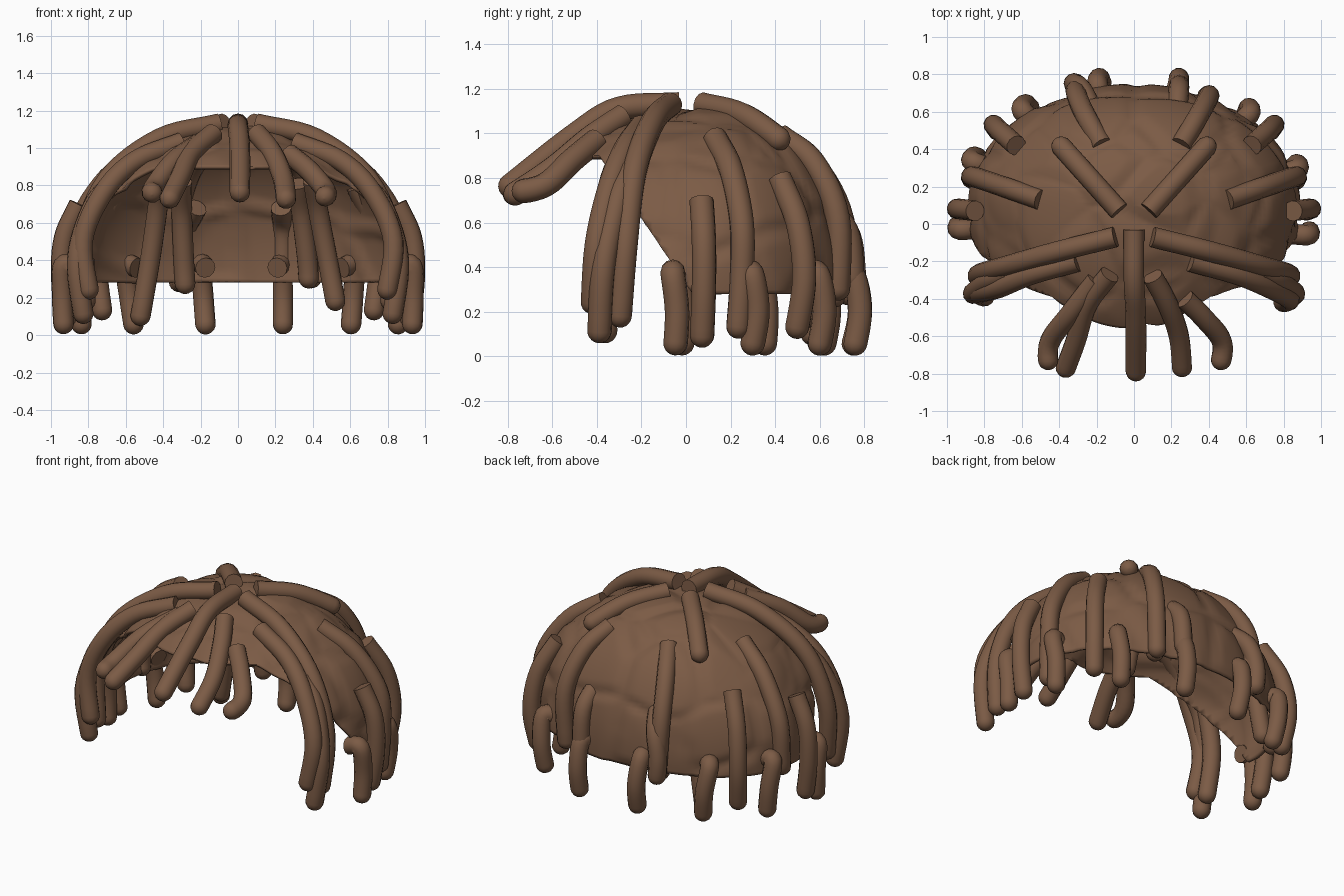
import bpy, bmesh, math
from mathutils import Vector, noise

if "Cube" in bpy.data.objects:
    bpy.data.objects.remove(bpy.data.objects["Cube"])

brown = bpy.data.materials.new("brown hair")
brown.diffuse_color = (0.2, 0.105, 0.06, 1)
brown.use_nodes = True
brown.node_tree.nodes["Principled BSDF"].inputs["Base Color"].default_value = brown.diffuse_color


def surface(az, el):
    """Point on the cap: slightly boxy half ellipsoid, longer towards the front."""
    k = 1 + 0.025 * math.sin(2 * el) ** 2
    x = 0.87 * math.cos(el) * math.cos(az) * k
    s = math.cos(el) * math.sin(az) * k
    y = 0.1 + s * (0.63 if s > 0 else 0.88)
    p = Vector((x, y, 0.35 + 0.75 * math.sin(el) * k))
    # soft pillowed cells over the scalp
    d = noise.voronoi(p * 2.8)[0]
    n = Vector((x, y - 0.1, p.z - 0.35)).normalized()
    return p + n * 0.02 * min(1, (d[1] - d[0]) * 4)


# Scalp cap, open at the face and below
bm = bmesh.new()
A, E = 128, 56
lo = -0.16
rows = [[bm.verts.new(surface(2 * math.pi * i / A, lo + (math.pi / 2 - 0.01 - lo) * j / E))
         for i in range(A)] for j in range(E + 1)]
for j in range(E):
    for i in range(A):
        k = (i + 1) % A
        bm.faces.new((rows[j][i], rows[j][k], rows[j + 1][k], rows[j + 1][i]))
bm.faces.new(rows[E])


def cut(co, no, clear):
    bmesh.ops.bisect_plane(bm, geom=bm.verts[:] + bm.edges[:] + bm.faces[:],
                           plane_co=co, plane_no=no, clear_outer=clear)


# level hem, then face opening below the brow and in front of the slanted sides
slant_co, slant_no = Vector((0, -0.2, 0.62)), Vector((0, -0.34, -0.23))
cut((0, 0, 0.28), (0, 0, -1), True)
cut((0, 0, 0.9), (0, 0, -1), False)
cut(slant_co, slant_no, False)
face = [f for f in bm.faces if f.calc_center_median().z < 0.9
        and (f.calc_center_median() - slant_co).dot(slant_no) > 0]
bmesh.ops.delete(bm, geom=face, context='FACES')
me = bpy.data.meshes.new("scalp_cap")
bm.to_mesh(me)
bm.free()
for p in me.polygons:
    p.use_smooth = True
me.materials.append(brown)
cap = bpy.data.objects.new("scalp_cap", me)
bpy.context.collection.objects.link(cap)
sol = cap.modifiers.new("thickness", 'SOLIDIFY')
sol.thickness = 0.02
sol.offset = -1


def strand(name, pts, r=0.055):
    """Rope of hair: smooth path, flat root, rounded tip."""
    P = [Vector(p) for p in pts]
    P = [2 * P[0] - P[1]] + P + [2 * P[-1] - P[-2]]
    path = []
    for a, b, c, d in zip(P, P[1:], P[2:], P[3:]):
        for s in range(6):
            t = s / 6
            path.append((0.5 * (2 * b + (c - a) * t + (2 * a - 5 * b + 4 * c - d) * t * t
                                + (3 * b - a - 3 * c + d) * t ** 3), 1.0))
    end = P[-2]
    dirn = (end - path[-1][0]).normalized()
    base = end - dirn * r
    path = [q for q in path if (q[0] - end).dot(dirn) < -r * 1.2 or q[0].z > end.z + 0.15]
    for k in range(6):
        a = k / 5 * math.pi / 2
        path.append((base + dirn * r * math.sin(a), max(0.03, math.cos(a))))
    cu = bpy.data.curves.new(name, 'CURVE')
    cu.dimensions = '3D'
    cu.bevel_depth = r
    cu.bevel_resolution = 4
    cu.use_fill_caps = True
    sp = cu.splines.new('POLY')
    sp.points.add(len(path) - 1)
    for pt, (co, rad) in zip(sp.points, path):
        pt.co = (*co, 1)
        pt.radius = rad
    sp.use_smooth = True
    cu.materials.append(brown)
    bpy.context.collection.objects.link(bpy.data.objects.new(name, cu))


# Fringe sweeping forward
strand("fringe_centre", [(0, -0.03, 1.13), (0, -0.3, 1.11), (0.01, -0.5, 0.99), (0.01, -0.83, 0.73)])
strand("fringe_left_inner", [(-0.13, -0.27, 1.08), (-0.25, -0.43, 0.97), (-0.31, -0.62, 0.84), (-0.38, -0.81, 0.7)])
strand("fringe_left_outer", [(-0.2, -0.3, 1.03), (-0.34, -0.48, 0.93), (-0.45, -0.63, 0.79), (-0.46, -0.78, 0.75)])
strand("fringe_right_inner", [(0.1, -0.28, 1.08), (0.18, -0.43, 0.98), (0.24, -0.6, 0.84), (0.26, -0.81, 0.7)])
strand("fringe_right_outer", [(0.27, -0.4, 0.97), (0.38, -0.51, 0.88), (0.47, -0.63, 0.77), (0.46, -0.78, 0.73)])

# Strands repeated on both sides
for side, s in (("left", -1), ("right", 1)):
    f = 0.03 if s < 0 else 0
    strand("temple_long_" + side, [(s * .1, -.07, 1.13), (s * .42, -.15, 1.05), (s * .7, -.23, .83),
                                   (s * .83, -.27, .5), (s * .81, -.3, .13)])
    strand("temple_front_" + side, [(s * .3, -.2, 1.03), (s * .55, -.27, .93), (s * .72, -.34, .76),
                                    (s * .83, -.4 + f, .5), (s * .79, -.42 + f, .19)])
    strand("temple_low_" + side, [(s * .66, -.26, .83), (s * .78, -.31, .68), (s * .86, -.37, .4),
                                  (s * .82, -.39 + f, .06)])
    strand("crown_" + side, [(s * .08, .07, 1.13), (s * .25, .26, 1.08), (s * .42, .45, .95)])
    strand("upper_side_" + side, [(s * .5, .13, .98), (s * .7, .2, .84), (s * .85, .25, .6),
                                  (s * .87, .25, .35), (s * .86, .23, .08 if s > 0 else .25)])
    strand("ear_" + side, [(s * .85, .07, .7), (s * .93, .08, .52), (s * .945, .08, .3), (s * .91, .07, .04)])
    strand("rear_side_" + side, [(s * .63, .42, .8), (s * .72, .5, .6), (s * .75, .53, .35), (s * .72, .49, .08)])

# Short hem locks rooted inside the cap: (x, y) at the bend, then x and y at the tip
hem = [(-.95, -.03, -.93, -.02), (.945, -.06, .93, -.05), (-.88, .34, -.83, .35), (.89, .3, .85, .29),
       (-.61, .62, -.55, .61), (.63, .6, .6, .59), (-.2, .76, -.17, .74), (.24, .76, .24, .75)]
for n, (x, y, tx, ty) in enumerate(hem):
    d = Vector((x, y)).normalized() * .1
    strand("hem_lock_%d" % n, [(x - d.x, y - d.y, .36), (x - d.x * .15, y - d.y * .15, .37),
                               ((x + tx) / 2, y + .02, .2), (tx, ty, .005)])

# Back of the head
strand("back_left", [(-.17, .42, .98), (-.26, .58, .85), (-.31, .7, .61), (-.3, .73, .23)])
strand("back_right", [(.25, .42, .99), (.34, .57, .87), (.4, .68, .62), (.39, .68, .25)])
strand("back_mid_left", [(-.22, .6, .68), (-.28, .72, .56), (-.32, .75, .4), (-.31, .75, .23)])
strand("back_mid_right", [(.23, .6, .68), (.24, .72, .56), (.24, .75, .3)])

# Locks half sunk into the inside of the rear wall
strand("inner_lock_left_outer", [(-.41, .38, .84), (-.43, .49, .68), (-.47, .55, .4), (-.53, .57, .05)])
strand("inner_lock_left_inner", [(-.3, .48, .82), (-.3, .59, .65), (-.29, .65, .4), (-.28, .67, .22)])
strand("inner_lock_right_outer", [(.4, .39, .83), (.43, .5, .66), (.48, .55, .4), (.53, .55, .13)])
strand("inner_lock_right_inner", [(.32, .47, .81), (.34, .57, .65), (.37, .63, .4), (.38, .65, .25)])
